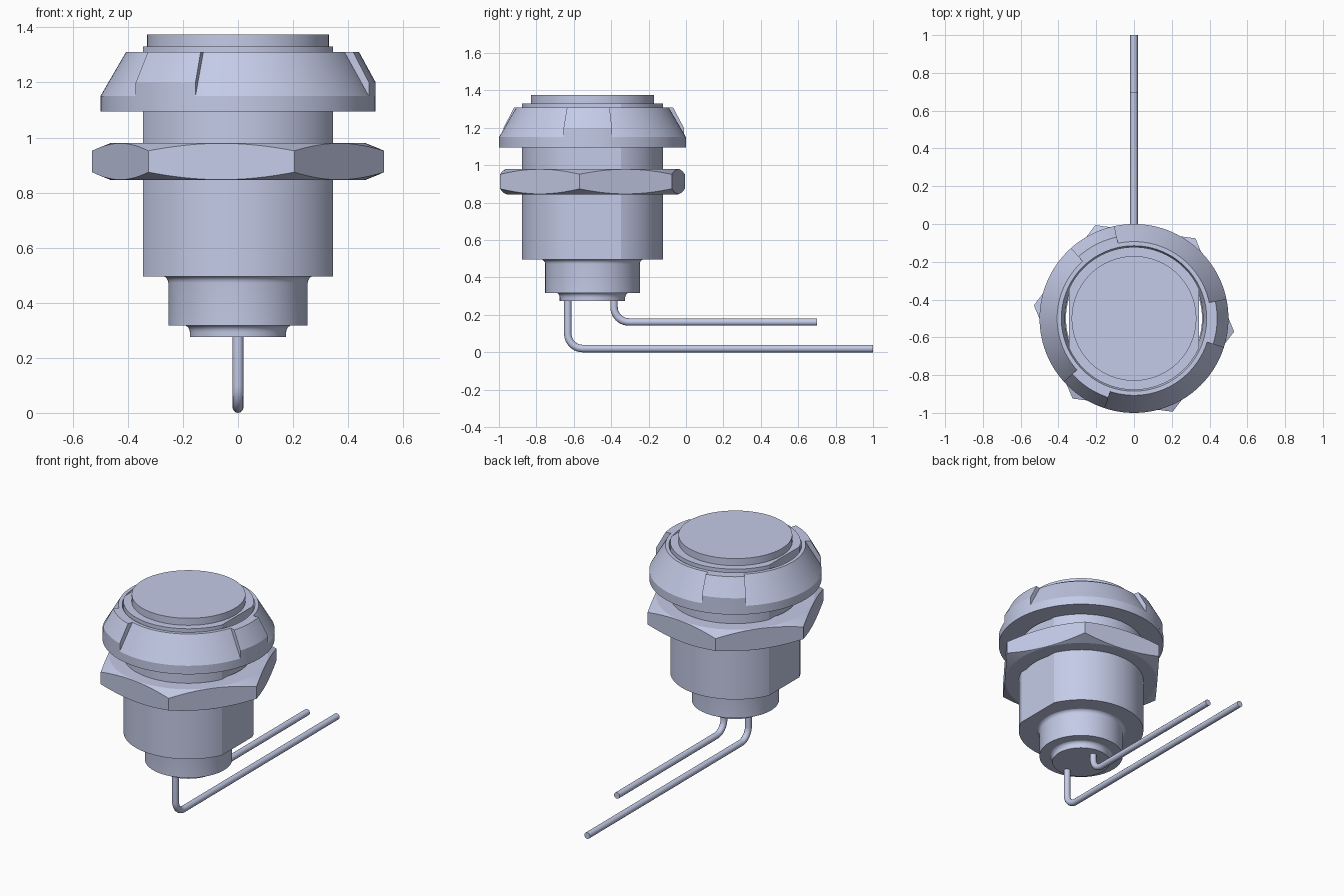
import bpy, bmesh
from math import sin, cos, pi, radians, degrees

if "Cube" in bpy.data.objects:
    bpy.data.objects.remove(bpy.data.objects["Cube"], do_unlink=True)

AXIS_Y = -0.5

metal = bpy.data.materials.new("pale blue grey metal")
COLOUR = (0.59, 0.638, 0.855, 1)
metal.diffuse_color = COLOUR
metal.use_nodes = True
metal.node_tree.nodes["Principled BSDF"].inputs["Base Color"].default_value = COLOUR


def finish(obj, angle=30):
    bpy.ops.object.select_all(action='DESELECT')
    obj.select_set(True)
    bpy.context.view_layer.objects.active = obj
    bpy.ops.object.shade_smooth_by_angle(angle=radians(angle))


def sweep(name, profile, start=0, end=360, steps=120, closed=False, angle=30):
    """Turn profile(angle) -> [(radius, z)] about the axis; caps the open ends."""
    bm = bmesh.new()
    full = end - start >= 360
    rings = []
    for i in range(steps if full else steps + 1):
        a = radians(start + (end - start) * i / steps)
        rings.append([bm.verts.new((r * cos(a), AXIS_Y + r * sin(a), z))
                      for r, z in profile(a)])
    n = len(rings[0])
    for i in range(steps):
        a, b = rings[i], rings[(i + 1) % len(rings)]
        for j in range(n if closed else n - 1):
            k = (j + 1) % n
            bm.faces.new((a[j], b[j], b[k], a[k]))
    if not closed:
        bm.faces.new([r[0] for r in rings])
        bm.faces.new([r[-1] for r in rings])
    elif not full:
        bm.faces.new(rings[0])
        bm.faces.new(rings[-1])
    bmesh.ops.recalc_face_normals(bm, faces=bm.faces)
    mesh = bpy.data.meshes.new(name)
    bm.to_mesh(mesh)
    bm.free()
    mesh.materials.append(metal)
    obj = bpy.data.objects.new(name, mesh)
    bpy.context.collection.objects.link(obj)
    finish(obj, angle)


def fillet(r, z, size, count=5):
    """Concave quarter round from the shoulder above down to a wall of radius r."""
    return [(r + size * (1 - cos(t)), z - size + size * sin(t))
            for t in (pi / 2 * (1 - i / count) for i in range(count + 1))]


# Threaded barrel with a flat on each side
def barrel(a):
    r = min(0.378, 0.345 / max(abs(cos(a)), 0.01))
    return [(r, 0.495), (r, 1.33)]


sweep("barrel", barrel, angle=15)

# Push button on top
sweep("button", lambda a: [(0.33, 1.32), (0.33, 1.375)])

# Stepped rear housing
sweep("rear_housing", lambda a: fillet(0.253, 0.497, 0.025) + [(0.253, 0.317)])
sweep("rear_plug", lambda a: fillet(0.175, 0.319, 0.025) + [(0.175, 0.275)])

# Bezel ring and its three raised grips
sweep("bezel", lambda a: [(0.365, 1.095), (0.5, 1.095), (0.5, 1.15),
                          (0.407, 1.31), (0.385, 1.31), (0.365, 1.25)], closed=True, angle=20)
for i in range(3):
    mid = -3 + 120 * i
    sweep(f"bezel_grip_{i + 1}",
          lambda a: [(0.45, 1.12), (0.5, 1.12), (0.5, 1.2), (0.44, 1.31), (0.39, 1.31)],
          mid - 15, mid + 15, 12, closed=True, angle=20)

# Chamfered hexagonal nut
NUT_TURN = -7.5
APOTHEM = 0.463


def nut(a):
    off = (degrees(a) - NUT_TURN) % 60 - 30
    r = APOTHEM / cos(radians(off))
    drop = (r - APOTHEM) * 0.38
    return [(0.36, 0.845), (APOTHEM - 0.003, 0.845), (r, 0.847 + drop),
            (r, 0.979 - drop), (APOTHEM - 0.003, 0.981), (0.36, 0.981)]


sweep("hex_nut", nut, NUT_TURN, NUT_TURN + 360, 120, closed=True, angle=15)


# Bent wire leads
def lead(name, y, z, end_y, bend=0.08):
    points = [(y, 0.29)]
    for i in range(11):
        t = pi / 2 * i / 10
        points.append((y + bend * (1 - cos(t)), z + bend * (1 - sin(t))))
    points.append((end_y, z))
    curve = bpy.data.curves.new(name, 'CURVE')
    curve.dimensions = '3D'
    curve.bevel_depth = 0.02
    curve.bevel_resolution = 4
    curve.use_fill_caps = True
    line = curve.splines.new('POLY')
    line.points.add(len(points) - 1)
    for p, (py, pz) in zip(line.points, points):
        p.co = (0, py, pz, 1)
    curve.materials.append(metal)
    obj = bpy.data.objects.new(name, curve)
    bpy.context.collection.objects.link(obj)
    bpy.ops.object.select_all(action='DESELECT')
    obj.select_set(True)
    bpy.context.view_layer.objects.active = obj
    bpy.ops.object.convert(target='MESH')
    finish(bpy.context.object, 40)


lead("front_lead", -0.632, 0.02, 1.0)
lead("rear_lead", -0.385, 0.162, 0.7)
